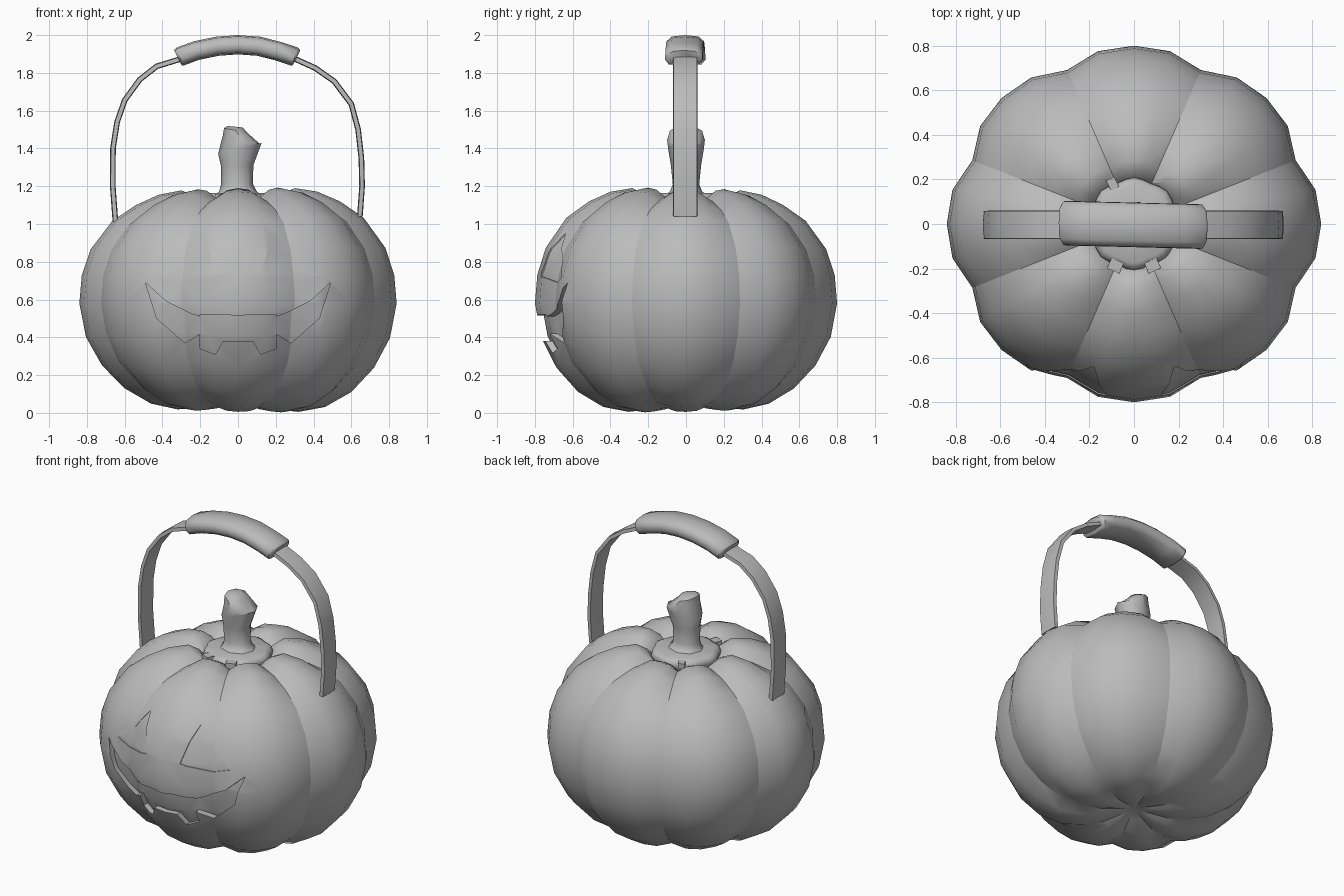
import bpy, bmesh, math
from mathutils import Vector

if "Cube" in bpy.data.objects:
    bpy.data.objects.remove(bpy.data.objects["Cube"])

grey = bpy.data.materials.new("plain grey")
grey.diffuse_color = (0.5, 0.5, 0.5, 1)
grey.use_nodes = True
grey.node_tree.nodes["Principled BSDF"].inputs["Base Color"].default_value = grey.diffuse_color


def make(name, verts, faces, angle=40):
    me = bpy.data.meshes.new(name)
    me.from_pydata(verts, [], faces)
    bm = bmesh.new()
    bm.from_mesh(me)
    bmesh.ops.recalc_face_normals(bm, faces=bm.faces)
    bm.to_mesh(me)
    bm.free()
    ob = bpy.data.objects.new(name, me)
    bpy.context.collection.objects.link(ob)
    me.materials.append(grey)
    smooth(ob, angle)
    return ob


def smooth(ob, angle):
    bpy.ops.object.select_all(action='DESELECT')
    ob.select_set(True)
    bpy.context.view_layer.objects.active = ob
    bpy.ops.object.shade_smooth_by_angle(angle=math.radians(angle))


def loft(name, rings, angle=40):
    """Skin a list of equal-length closed rings and cap both ends."""
    n = len(rings[0])
    verts = [v for r in rings for v in r]
    faces = [(k * n + i, k * n + (i + 1) % n, (k + 1) * n + (i + 1) % n, (k + 1) * n + i)
             for k in range(len(rings) - 1) for i in range(n)]
    faces += [tuple(range(n)), tuple(range(len(verts) - n, len(verts)))]
    return make(name, verts, faces, angle)


# Ribbed body: blend between a lobe profile and a crease profile
LOBE = [(.02, .065), (.1, .045), (.2, .022), (.32, .012), (.46, .04), (.6, .12), (.72, .245),
        (.805, .4), (.84, .58), (.827, .73), (.78, .87), (.665, 1.025), (.54, 1.11), (.42, 1.163),
        (.3, 1.184), (.235, 1.155), (.19, 1.09), (.16, 1.02)]
CREASE = [(.02, .065), (.1, .055), (.2, .04), (.31, .038), (.445, .072), (.575, .155), (.685, .27),
          (.755, .42), (.785, .58), (.772, .73), (.725, .865), (.625, 1.0), (.51, 1.07),
          (.39, 1.115), (.28, 1.13), (.21, 1.1), (.18, 1.05), (.16, 1.0)]
BLEND = [1, .82, 0, .82]


def body(name, inset=0.0):
    rings = []
    k = 1 - inset / 0.8
    for (r1, z1), (r0, z0) in zip(LOBE, CREASE):
        ring = []
        for i in range(32):
            a = math.tau * i / 32
            t = BLEND[i % 4]
            r, z = r0 + (r1 - r0) * t, z0 + (z1 - z0) * t
            x, y = r * math.cos(a), r * .952 * math.sin(a)
            swell = 1 + .035 * (x - y) * min(1, abs(z - .6) / .5)
            ring.append((x * k, y * k, .6 + (z - .6) * k * swell))
        rings.append(ring)
    ob = loft(name, rings, 38)
    # crisp creases between the lobes
    for e in ob.data.edges:
        a, b = e.vertices
        if a % 32 == b % 32 and a % 4 == 2 and min(a, b) >= 128:
            e.use_edge_sharp = True
    return ob


def hide(ob):
    ob.hide_render = True
    ob.hide_set(True)


pumpkin = body("pumpkin_body")
eye_core, mouth_core = body("eye_depth_helper", .006), body("mouth_depth_helper", .035)
hide(eye_core)
hide(mouth_core)

# Shallow face
EYE = [(.12, .73), (.3, .69), (.4, .72), (.28, .82), (.18, .95)]
MOUTH = [(0, .515), (.03, .515), (.05, .52), (.2, .52), (.2, .51), (.25, .525), (.38, .59),
         (.49, .69), (.43, .5), (.28, .37), (.2, .42), (.2, .34), (.12, .31), (.08, .38)]
shapes = [(EYE, eye_core), ([(-x, z) for x, z in EYE], eye_core),
          (MOUTH + [(-x, z) for x, z in reversed(MOUTH[1:])], mouth_core)]


def boolean(ob, cutter):
    m = ob.modifiers.new("carve", 'BOOLEAN')
    m.operation, m.solver, m.object = 'DIFFERENCE', 'EXACT', cutter
    bpy.context.view_layer.objects.active = ob
    bpy.ops.object.modifier_apply(modifier=m.name)


for i, (pts, core) in enumerate(shapes):
    cutter = loft("face_cutter_%d" % i,
                  [[(x, y, z) for x, z in pts] for y in (-1, -.35)])
    boolean(cutter, core)
    boolean(pumpkin, cutter)
    hide(cutter)
smooth(pumpkin, 38)

# Scalloped lid
rings = []
for r, z in [(.15, 1.04), (.19, 1.09), (.203, 1.125), (.195, 1.15), (.17, 1.163), (.06, 1.165)]:
    rings.append([((r + .006 * math.cos(8 * a)) * math.cos(a),
                   (r + .006 * math.cos(8 * a)) * math.sin(a), z)
                  for a in (math.tau * i / 32 for i in range(32))])
loft("lid", rings, 50)

# Small locking tabs around the lid
for deg, w in ((-66, .03), (-114, .03), (118, .02)):
    a = math.radians(deg)
    out, side = Vector((math.cos(a), math.sin(a), 0)), Vector((-math.sin(a), math.cos(a), 0))
    loft("lid_tab", [[out * d + side * s + Vector((0, 0, z))
                      for d, s in ((.18, -w), (.23, -w), (.23, w), (.18, w))]
                     for z in (1.125, 1.16)], 30)

# Crooked fluted stem: centre x, height, half widths, tilt
rings = []
for cx, z, rx, ry, tilt in [(0, 1.15, .125, .12, 0), (0, 1.172, .1, .085, 0),
                            (-.005, 1.21, .085, .07, 0), (-.005, 1.31, .086, .08, 0),
                            (.01, 1.4, .115, .095, .25), (.02, 1.445, .1, .1, -.25),
                            (-.012, 1.495, .062, .085, -.2), (-.015, 1.515, .04, .045, -.1)]:
    ring = []
    for i in range(16):
        a = math.tau * i / 16
        f = 1 if i % 2 == 0 else .93
        x = rx * f * math.cos(a)
        ring.append((cx + x, ry * f * math.sin(a), z + x * tilt))
    rings.append(ring)
loft("stem", rings, 50)


# Sweep a cross-section (across y, along the normal) over a path in the xz plane
def sweep(name, path, section, scale=None, angle=40, skew=0.0):
    rings = []
    for i, (x, z) in enumerate(path):
        a, b = path[max(i - 1, 0)], path[min(i + 1, len(path) - 1)]
        t = Vector((b[0] - a[0], 0, b[1] - a[1])).normalized()
        n = Vector((-t.z, 0, t.x))
        s = scale[i] if scale else 1
        rings.append([Vector((x, 0, z)) + n * (v * s) + Vector((0, u * s - .004 - skew * x, 0))
                      for u, v in section])
    return loft(name, rings, angle)


# Flat carrying strap
strap = [(-.648, 1.0), (-.663, 1.2), (-.662, 1.4), (-.64, 1.54), (-.6, 1.655), (-.52, 1.765),
         (-.43, 1.835), (-.3, 1.875), (-.15, 1.92), (0, 1.935), (.15, 1.925), (.3, 1.875),
         (.41, 1.825), (.51, 1.755), (.6, 1.635), (.636, 1.5), (.653, 1.35), (.657, 1.2),
         (.645, 1.04)]
sweep("handle_strap", strap, [(-.064, -.011), (0, -.015), (.064, -.011),
                              (.062, .011), (0, .015), (-.062, .011)])

# Padded grip
grip = [(-.318, 1.88), (-.308, 1.885), (-.22, 1.917), (-.11, 1.94), (0, 1.948),
        (.11, 1.94), (.22, 1.912), (.3, 1.885), (.31, 1.88)]
oval = [(-.1, -.015), (-.08, -.042), (0, -.05), (.08, -.042), (.1, -.015),
        (.098, .02), (.07, .045), (0, .052), (-.07, .045), (-.098, .02)]
sweep("handle_grip", grip, oval, [.85, 1, 1, 1, 1, 1, 1, 1, .85], 50, .025)
